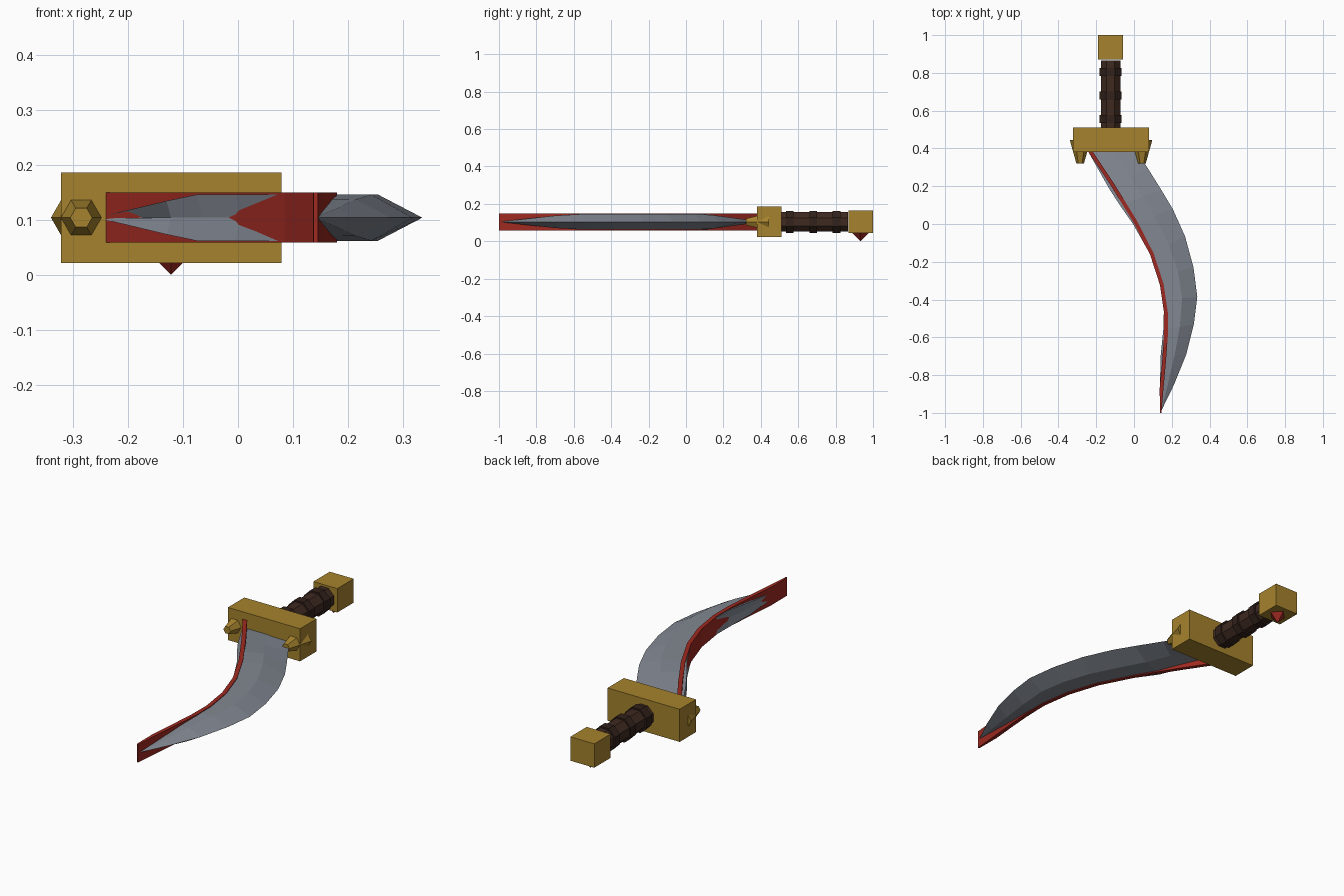
import bpy, bmesh, math
from mathutils import Vector, Matrix

if "Cube" in bpy.data.objects:
    bpy.data.objects.remove(bpy.data.objects["Cube"])

ZC = 0.104          # mid-plane of the weapon
GX = -0.1215        # centre line of guard and handle


def material(name, rgb):
    lin = [((c / 255 + 0.055) / 1.055) ** 2.4 for c in rgb]
    m = bpy.data.materials.new(name)
    m.diffuse_color = (*lin, 1)
    m.use_nodes = True
    m.node_tree.nodes["Principled BSDF"].inputs["Base Color"].default_value = m.diffuse_color
    return m


STEEL = material("steel", (130, 136, 146))
GOLD = material("old gold", (165, 130, 45))
RED = material("deep red", (158, 42, 33))
BROWN = material("dark leather", (62, 41, 32))
WRAP = material("leather wrap", (50, 33, 27))


def finish(bm, name, mat):
    bmesh.ops.recalc_face_normals(bm, faces=bm.faces[:])
    me = bpy.data.meshes.new(name)
    bm.to_mesh(me)
    bm.free()
    me.materials.append(mat)
    ob = bpy.data.objects.new(name, me)
    bpy.context.collection.objects.link(ob)
    return ob


def box(name, lo, hi, mat):
    lo, hi = Vector(lo), Vector(hi)
    bm = bmesh.new()
    bmesh.ops.create_cube(bm, size=1, matrix=Matrix.Translation((lo + hi) / 2)
                          @ Matrix.Diagonal((*(hi - lo), 1)))
    return finish(bm, name, mat)


def tube_y(name, x, y0, y1, r0, r1, sides, mat, turn=0.0):
    """Cone or cylinder along y, first vertex on the +x side plus turn."""
    bm = bmesh.new()
    ends = []
    for y, r in ((y0, r0), (y1, r1)):
        ang = [turn + 2 * math.pi * i / sides for i in range(sides)]
        ends.append([bm.verts.new((x + r * math.cos(a), y, ZC + r * math.sin(a))) for a in ang])
    loft(bm, ends)
    return finish(bm, name, mat)


def loft(bm, rings):
    """Skin closed rings and cap both ends."""
    n = len(rings[0])
    for a, b in zip(rings, rings[1:]):
        for i in range(n):
            j = (i + 1) % n
            bm.faces.new((a[i], a[j], b[j], b[i]))
    bm.faces.new(rings[0])
    bm.faces.new(rings[-1])


# Guard with a blunt hexagonal spike at each end
box("guard", (-0.322, 0.38, 0.022), (0.079, 0.51, 0.186), GOLD)
for side, label in ((-1, "left"), (1, "right")):
    tube_y("guard_spike_" + label, GX + side * 0.1635, 0.32, 0.445, 0.02, 0.055, 6, GOLD)

# Handle: octagonal grip, three wraps, pommel
tube_y("grip", -0.124, 0.50, 0.865, 0.056, 0.056, 8, BROWN, math.pi / 8)
for i, y in enumerate((0.555, 0.68, 0.805)):
    tube_y("grip_wrap_%d" % (i + 1), -0.124, y - 0.021, y + 0.021, 0.064, 0.064, 8, WRAP, math.pi / 8)
box("pommel", (-0.19, 0.87, 0.044), (-0.057, 1.0, 0.164), GOLD)

# Four-sided gem set in the underside of the pommel
bm = bmesh.new()
bmesh.ops.create_cone(bm, cap_ends=True, segments=4, radius1=0.0, radius2=0.045, depth=0.046,
                      matrix=Matrix.Translation((-0.122, 0.933, 0.023)))
bmesh.ops.remove_doubles(bm, verts=bm.verts[:], dist=1e-5)
finish(bm, "pommel_gem", RED)

# Blade: stations of inner edge and outer edge (x, y)
stations = [
    ((-0.252, 0.40), (0.00, 0.40)), ((-0.13, 0.185), (0.07, 0.30)),
    ((-0.075, 0.10), (0.145, 0.18)), ((-0.005, 0.0), (0.205, 0.08)),
    ((0.085, -0.16), (0.27, -0.065)), ((0.135, -0.275), (0.315, -0.23)),
    ((0.16, -0.40), (0.335, -0.385)), ((0.155, -0.56), (0.317, -0.53)),
    ((0.14, -0.71), (0.277, -0.69)), ((0.138, -0.86), (0.212, -0.85)),
    ((0.138, -0.99), (0.144, -0.99)),
]


def thick(y):
    return 0.042 * max(0.03, min(1, (0.41 - y) / 0.31, (y + 1) / 0.38))


bm = bmesh.new()
rings = []
for l, r in stations:
    l, r = Vector(l), Vector(r)
    ridge, groove = l.lerp(r, 0.54), l.lerp(r, 0.04)
    ring = [(groove, 0), (l, 1), (ridge, 1), (r, 0), (ridge, -1), (l, -1)]
    rings.append([bm.verts.new((p.x, p.y, ZC + s * thick(p.y))) for p, s in ring])
loft(bm, rings)
finish(bm, "blade", STEEL)

# Red inlay strip running through the blade near its inner edge
path = [Vector(p) for p in (
    (-0.235, 0.39), (-0.115, 0.21), (0.005, 0.016), (0.095, -0.16), (0.147, -0.32),
    (0.17, -0.475), (0.17, -0.58), (0.158, -0.74), (0.146, -0.87), (0.141, -1.0))]
bm = bmesh.new()
rings = []
for i, p in enumerate(path):
    d = (path[min(i + 1, len(path) - 1)] - path[max(i - 1, 0)]).normalized()
    w = 0.004 if i == len(path) - 1 else 0.010
    n = Vector((-d.y, d.x)) * w
    rings.append([bm.verts.new((p.x + s * n.x, p.y + s * n.y, z))
                  for s, z in ((-1, 0.0585), (1, 0.0585), (1, 0.1495), (-1, 0.1495))])
loft(bm, rings)
finish(bm, "blade_inlay", RED)
